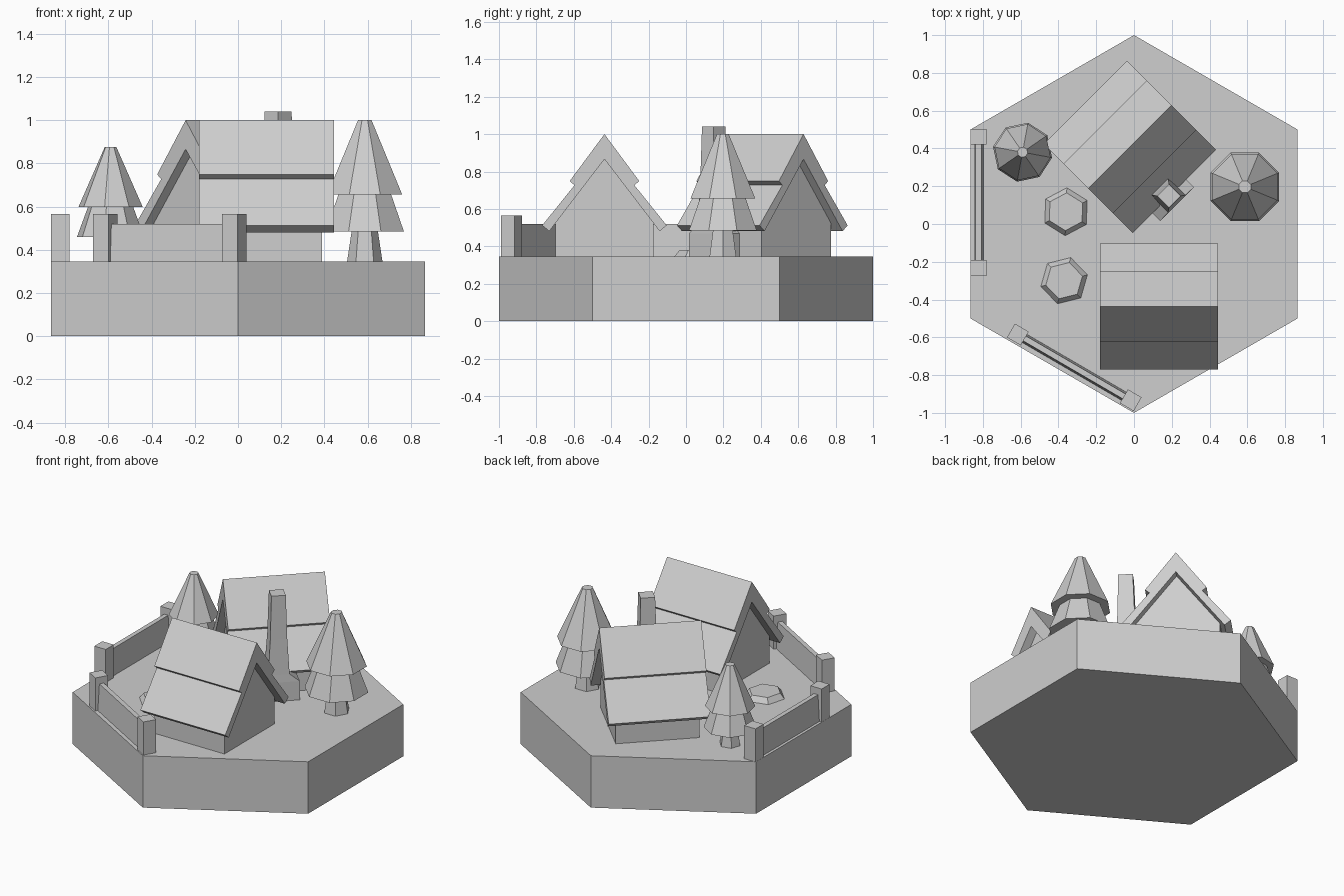
import bpy, bmesh
from math import sin, cos, pi, radians
from mathutils import Matrix, Vector

cube = bpy.data.objects.get("Cube")
if cube:
    bpy.data.objects.remove(cube, do_unlink=True)

GROUND = 0.345
stone = bpy.data.materials.new("pale_grey")
stone.use_nodes = True
stone.diffuse_color = (0.62, 0.62, 0.62, 1)
stone.node_tree.nodes["Principled BSDF"].inputs["Base Color"].default_value = (0.62, 0.62, 0.62, 1)


def loft(name, rings, place=Matrix()):
    """Skin a closed, flat shaded solid through equal-sized rings of points."""
    bm = bmesh.new()
    loops = [[bm.verts.new(p) for p in ring] for ring in rings]
    n = len(loops[0])
    for low, high in zip(loops, loops[1:]):
        for i in range(n):
            j = (i + 1) % n
            bm.faces.new((low[i], low[j], high[j], high[i]))
    bm.faces.new(loops[0][::-1])
    bm.faces.new(loops[-1])
    bmesh.ops.recalc_face_normals(bm, faces=bm.faces)
    mesh = bpy.data.meshes.new(name)
    bm.to_mesh(mesh)
    bm.free()
    mesh.materials.append(stone)
    obj = bpy.data.objects.new(name, mesh)
    obj.matrix_world = place
    bpy.context.collection.objects.link(obj)
    return obj


def polygon(sides, radius, z, turn=0):
    return [(radius * cos(turn + 2 * pi * i / sides),
             radius * sin(turn + 2 * pi * i / sides), z) for i in range(sides)]


def rect(x0, x1, y0, y1, z):
    return [(x0, y0, z), (x1, y0, z), (x1, y1, z), (x0, y1, z)]


def at(x, y, z=0, degrees=0, scale=1):
    return (Matrix.Translation((x, y, z)) @ Matrix.Rotation(radians(degrees), 4, 'Z')
            @ Matrix.Scale(scale, 4))


def gable(name, half_profile, half_length, place):
    """Extrude a profile mirrored in y along x."""
    inner = [p for p in half_profile if p[0] > 0]
    ridge = [p for p in half_profile if p[0] == 0]
    outline = ridge[:1] + inner + ridge[1:] + [(-y, z) for y, z in reversed(inner)]
    return loft(name, [[(x, y, z) for y, z in outline]
                       for x in (-half_length, half_length)], place)


# Hexagonal base
loft("base", [polygon(6, 1, z, pi / 6) for z in (0, GROUND)])

# Two houses with stepped roofs
ROOF = [(0, 1), (0.186, 0.749), (0.16, 0.727), (0.333, 0.512), (0.295, 0.481), (0, 0.866)]
WALL = [(0, 0.866), (0.262, 0.525), (0.262, GROUND)]
houses = {"front": at(0.132, -0.436), "back": at(-0.022, 0.408, 0, 45)}
for label, place in houses.items():
    gable(label + "_house_roof", ROOF, 0.312, place)
    gable(label + "_house_walls", WALL, 0.257, place)

# Tapered chimney against the back house: height, half width, inner and outer depth
STACK = [(GROUND, 0.127, 0.25, 0.391), (0.47, 0.127, 0.25, 0.391), (0.52, 0.065, 0.255, 0.388),
         (0.75, 0.052, 0.275, 0.38), (1.04, 0.044, 0.287, 0.375)]
loft("chimney", [rect(-0.037 - w, -0.037 + w, -outer, -inner, z)
                 for z, w, inner, outer in STACK], houses["back"])

# Two trees, each a trunk with two skirts of branches
for label, place in (("right", at(0.587, 0.197, GROUND)),
                     ("left", at(-0.59, 0.38, GROUND, 12, 0.81))):
    turn = pi / 8
    loft(label + "_tree_trunk", [polygon(6, 0.082, 0), polygon(6, 0.058, 0.16)], place)
    loft(label + "_tree_lower_branches",
         [polygon(8, 0.196, 0.14, turn), polygon(8, 0.125, 0.33, turn)], place)
    loft(label + "_tree_upper_branches",
         [polygon(8, 0.187, 0.312, turn), polygon(8, 0.034, 0.655, turn)], place)

# Low hexagonal stones
for label, place in (("back", at(-0.36, 0.065, GROUND, 28)),
                     ("front", at(-0.37, -0.3, GROUND, 14))):
    loft(label + "_stone", [polygon(6, 0.127, 0), polygon(6, 0.1, 0.035)], place)

# Fences: a panel between two square posts
for label, a, b in (("left", (-0.823, 0.462), (-0.823, -0.232)),
                    ("front", (-0.615, -0.585), (-0.017, -0.933))):
    a, b = Vector(a), Vector(b)
    angle = (b - a).to_2d().angle_signed(Vector((1, 0)))
    place = at(*((a + b) / 2), GROUND, angle * 180 / pi)
    half = (b - a).length / 2
    for end, x in (("first", -half), ("second", half)):
        loft(f"{label}_fence_{end}_post",
             [rect(x - 0.042, x + 0.042, -0.042, 0.042, z) for z in (0, 0.22)], place)
    loft(label + "_fence_panel",
         [rect(-half, half, -0.025, 0.025, 0), rect(-half, half, -0.015, 0.015, 0.175)], place)
